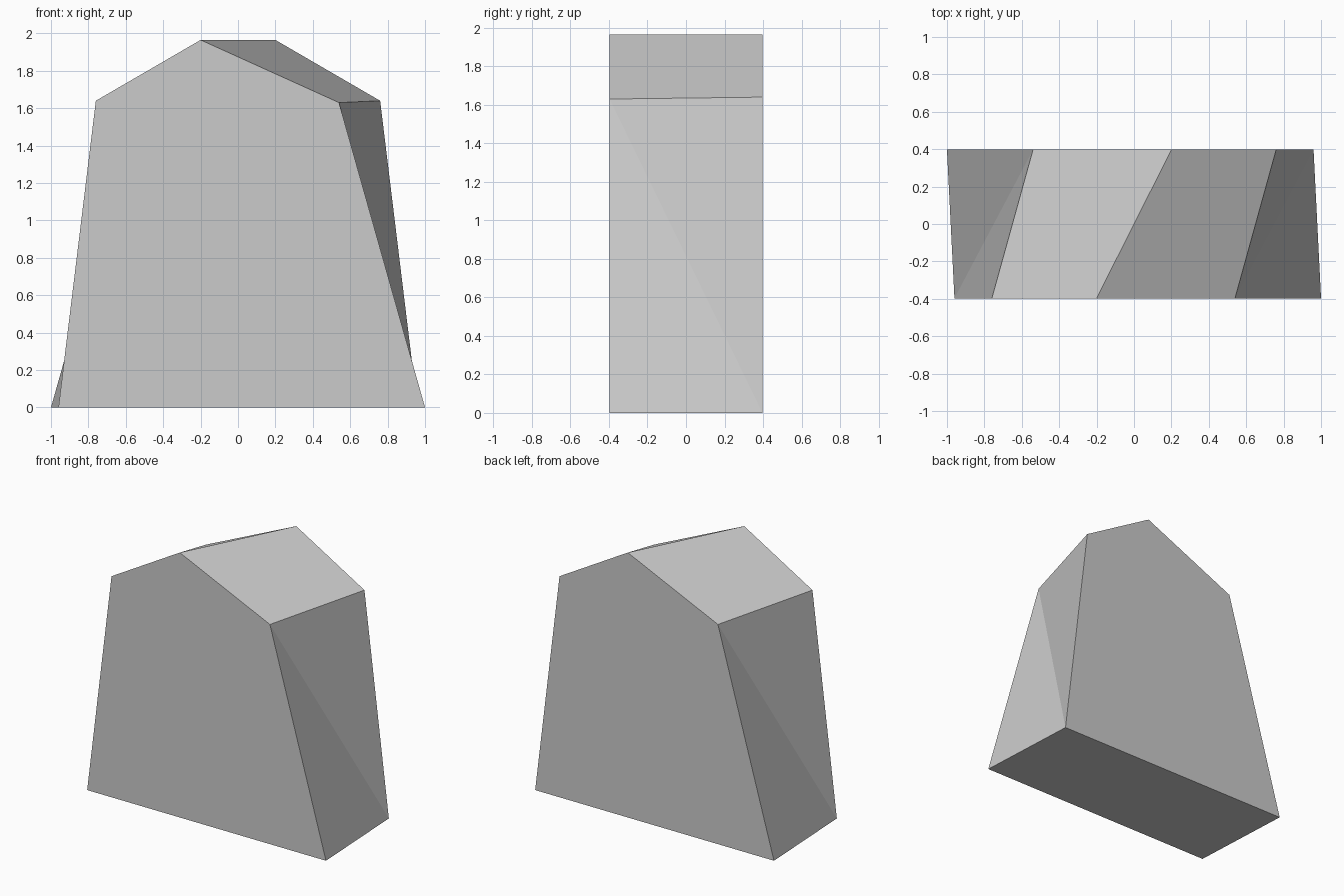
import bpy
import bmesh

cube = bpy.data.objects.get("Cube")
if cube:
    bpy.data.objects.remove(cube, do_unlink=True)

# Plain grey stone colour
grey = bpy.data.materials.new("light grey")
grey.use_nodes = True
color = (0.6, 0.6, 0.6, 1.0)
grey.diffuse_color = color
grey.node_tree.nodes["Principled BSDF"].inputs["Base Color"].default_value = color

# Front outline: foot, foot, shoulder, peak, shoulder
outline = [(-0.96, 0), (1.0, 0), (0.54, 1.63), (-0.2, 1.965), (-0.76, 1.64)]
depth = 0.397

bm = bmesh.new()
front = [bm.verts.new((x, -depth, z)) for x, z in outline]
# The back outline is the front one turned half a turn about z
turned = [bm.verts.new((-x, depth, z)) for x, z in outline]
back = [turned[i] for i in (1, 0, 4, 3, 2)]

# Front and back walls
bm.faces.new(front)
bm.faces.new(back[::-1])

# Base, two roof slopes, and twisted side walls split into triangles
for i in range(5):
    j = (i + 1) % 5
    a, b, c, d = front[i], back[i], back[j], front[j]
    if i in (1, 4):
        bm.faces.new((a, b, d))
        bm.faces.new((b, c, d))
    else:
        bm.faces.new((a, b, c, d))
bmesh.ops.recalc_face_normals(bm, faces=bm.faces[:])

mesh = bpy.data.meshes.new("gabled_block")
bm.to_mesh(mesh)
bm.free()
mesh.materials.append(grey)
block = bpy.data.objects.new("gabled_block", mesh)
bpy.context.scene.collection.objects.link(block)
